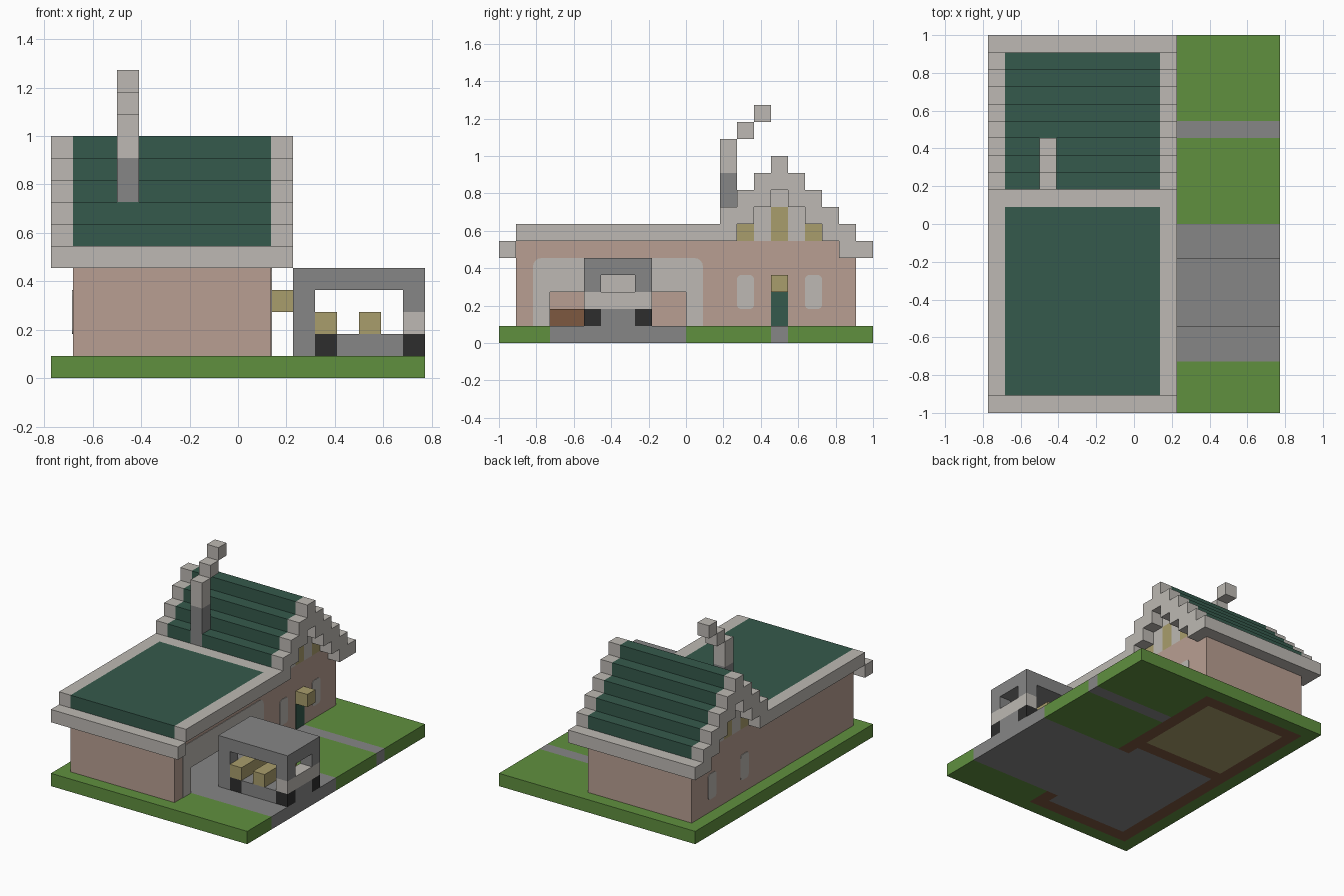
import bpy, bmesh, math
from mathutils import Matrix, Vector

default_cube = bpy.data.objects.get("Cube")
if default_cube:
    bpy.data.objects.remove(default_cube, do_unlink=True)

UNIT = 1 / 11  # one building block


def place(i, j, k):
    """Turn block coordinates into world coordinates."""
    return Vector(((i - 8.5) * UNIT, (j - 11) * UNIT, k * UNIT))


def colour(name, code):
    def linear(text):
        c = int(text, 16) / 255
        return c / 12.92 if c <= 0.04045 else ((c + 0.055) / 1.055) ** 2.4
    rgba = (*[linear(code[n:n + 2]) for n in (0, 2, 4)], 1)
    mat = bpy.data.materials.new(name)
    mat.use_nodes = True
    mat.diffuse_color = rgba
    mat.node_tree.nodes["Principled BSDF"].inputs["Base Color"].default_value = rgba
    return mat


stone = colour("light stone", "BDB9B3")
grey = colour("mid grey", "868686")
roof_green = colour("dark green", "355A4C")
grass = colour("grass green", "60903F")
pink = colour("pink plaster", "B99F92")
straw = colour("straw yellow", "A99D6C")
black = colour("tyre black", "2D2D2D")
brown = colour("wood brown", "7D5840")


def finish(name, bm, mat):
    mesh = bpy.data.meshes.new(name)
    bm.to_mesh(mesh)
    bm.free()
    mesh.materials.append(mat)
    obj = bpy.data.objects.new(name, mesh)
    bpy.context.scene.collection.objects.link(obj)
    return obj


def blocks(name, mat, *boxes):
    """One object of boxes, each given as x, y and z ranges in blocks."""
    bm = bmesh.new()
    for xs, ys, zs in boxes:
        lo, hi = place(xs[0], ys[0], zs[0]), place(xs[1], ys[1], zs[1])
        matrix = Matrix.Translation((lo + hi) / 2) @ Matrix.Diagonal((*(hi - lo), 1))
        bmesh.ops.create_cube(bm, size=1, matrix=matrix)
    return finish(name, bm, mat)


def plate(name, mat, x, outline):
    """Thin painted panel on a side wall, given its (y, z) outline in blocks."""
    bm = bmesh.new()
    face = bm.faces.new([bm.verts.new(place(x - 0.04, y, z)) for y, z in outline])
    new = bmesh.ops.extrude_face_region(bm, geom=[face])["geom"]
    verts = [v for v in new if isinstance(v, bmesh.types.BMVert)]
    bmesh.ops.translate(bm, verts=verts, vec=(0.08 * UNIT, 0, 0))
    bmesh.ops.recalc_face_normals(bm, faces=bm.faces)
    return finish(name, bm, mat)


def corner(y, z, radius, start):
    """Quarter circle round the centre (y, z)."""
    angles = [math.radians(start + 90 * n / 4) for n in range(5)]
    return [(y + radius * math.cos(a), z + radius * math.sin(a)) for a in angles]


# Ground slab with driveway, path and floors
SLAB = (0, 1)
blocks("lawn", grass,
       ((0, 1), (0, 22), SLAB), ((1, 10), (0, 1), SLAB), ((1, 10), (21, 22), SLAB),
       ((10, 17), (0, 3), SLAB), ((10, 17), (11, 16), SLAB), ((10, 17), (17, 22), SLAB))
blocks("driveway", grey, ((9, 17), (3, 11), SLAB))
blocks("path", grey, ((10, 17), (16, 17), SLAB))
blocks("garage_floor", grey, ((2, 9), (2, 12), SLAB))
blocks("house_floor", straw, ((2, 9), (13, 20), SLAB))
blocks("footing", brown,
       ((1, 2), (1, 21), SLAB), ((2, 9), (1, 2), SLAB), ((2, 9), (20, 21), SLAB),
       ((2, 9), (12, 13), SLAB), ((9, 10), (1, 3), SLAB), ((9, 10), (11, 21), SLAB))

# Walls, open at the garage door
WALL = (1, 6)
blocks("walls", pink,
       ((1, 2), (1, 20), WALL), ((2, 9), (1, 2), WALL), ((2, 9), (12, 13), WALL),
       ((1, 10), (20, 21), (1, 5)), ((9, 10), (1, 3), WALL), ((9, 10), (11, 20), WALL),
       ((9, 10), (3, 11), (5, 6)))
blocks("garage_header", stone, ((9, 10), (3, 11), (3, 5)))
blocks("workbench", brown, ((2, 3), (2, 7), (1, 2)))
frame = [(2, 1), (3, 1), (3, 3), (11, 3), (11, 1), (12, 1)]
plate("garage_door_frame", stone, 10,
      frame + corner(11.5, 4.5, 0.5, 0) + corner(2.5, 4.5, 0.5, 90))

# Rounded windows on both long sides
for side, x in (("left", 10), ("right", 1)):
    for y in (14, 18):
        r = 0.25
        plate(f"window_{side}_{y}", stone, x,
              corner(y + 1 - r, 4 - r, r, 0) + corner(y + r, 4 - r, r, 90)
              + corner(y + r, 2 + r, r, 180) + corner(y + 1 - r, 2 + r, r, 270))

# Front door and lantern
plate("door", roof_green, 10, [(16, 1), (17, 1), (17, 3), (16, 3)])
blocks("lantern", straw, ((10, 11), (16, 17), (3, 4)))

# Flat roof with its trim
MIDDLE, EDGES = (1, 10), ((0, 1), (10, 11))
blocks("flat_roof", roof_green, (MIDDLE, (1, 12), (6, 7)))
blocks("flat_roof_trim", stone, ((0, 11), (0, 1), (5, 6)), (MIDDLE, (12, 13), (6, 7)),
       *[(xs, (1, 13), (6, 7)) for xs in EDGES])

# Stepped gable roof, two blocks thick
steps = [((y, y + 1), (9 - abs(y - 16), 11 - abs(y - 16))) for y in range(13, 21)]
blocks("gable_roof", roof_green, *[(MIDDLE, ys, zs) for ys, zs in steps])
blocks("gable_trim", stone, ((0, 11), (21, 22), (5, 6)),
       *[(xs, ys, zs) for xs in EDGES for ys, zs in steps])

# Gable walls with small windows
for side, xs in (("left", (9, 10)), ("right", (1, 2))):
    blocks(f"gable_wall_{side}", stone, (xs, (15, 16), (6, 8)),
           (xs, (17, 18), (6, 8)), (xs, (16, 17), (8, 9)))
    blocks(f"gable_windows_{side}", straw, (xs, (14, 15), (6, 7)),
           (xs, (18, 19), (6, 7)), (xs, (16, 17), (6, 8)))

# Chimney and drifting smoke
blocks("chimney", grey, ((3, 4), (13, 14), (7, 10)))
blocks("smoke", stone, ((3, 4), (13, 14), (10, 12)),
       ((3, 4), (14, 15), (12, 13)), ((3, 4), (15, 16), (13, 14)))

# Car: open sides, window front and back
ACROSS, INNER = (5, 9), (6, 8)
blocks("car_body", grey, ((11, 17), INNER, (1, 2)), ((11, 17), ACROSS, (4, 5)),
       ((11, 12), ACROSS, (2, 3)),
       *[box for ys in ((5, 6), (8, 9)) for box in (
           ((11, 12), ys, (1, 2)), ((13, 16), ys, (1, 2)),
           ((11, 12), ys, (3, 4)), ((16, 17), ys, (3, 4)))])
blocks("car_grille", stone, ((16, 17), ACROSS, (2, 3)))
blocks("car_seats", straw, *[((x, x + 1), ACROSS, (2, 3)) for x in (12, 14)])
blocks("car_wheels", black,
       *[((x, x + 1), (y, y + 1), (1, 2)) for x in (12, 16) for y in (5, 8)])
